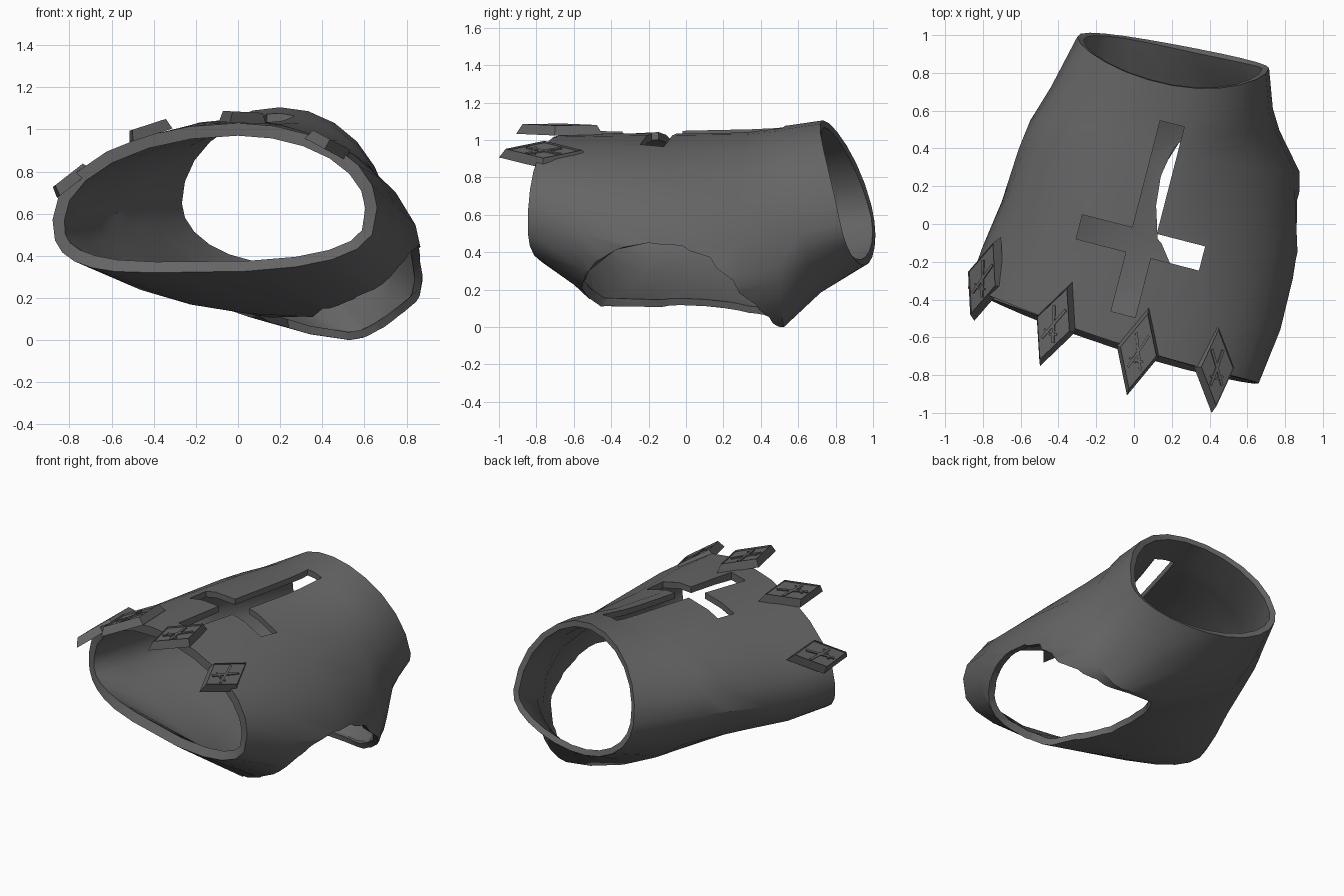
import bpy, bmesh
from math import sin, cos, pi, radians
from mathutils import Vector, Matrix

cube = bpy.data.objects.get("Cube")
if cube:
    bpy.data.objects.remove(cube)

grey = bpy.data.materials.new("dark_grey")
grey.use_nodes = True
grey.diffuse_color = (0.13, 0.13, 0.13, 1)
grey.node_tree.nodes["Principled BSDF"].inputs["Base Color"].default_value = (0.13, 0.13, 0.13, 1)


def make_object(name, bm):
    bmesh.ops.recalc_face_normals(bm, faces=bm.faces)
    mesh = bpy.data.meshes.new(name)
    bm.to_mesh(mesh)
    bm.free()
    mesh.materials.append(grey)
    obj = bpy.data.objects.new(name, mesh)
    bpy.context.collection.objects.link(obj)
    return obj


def select_only(obj):
    bpy.ops.object.select_all(action="DESELECT")
    obj.select_set(True)
    bpy.context.view_layer.objects.active = obj


def add_prism(bm, bottom, top):
    low = [bm.verts.new(p) for p in bottom]
    high = [bm.verts.new(p) for p in top]
    n = len(low)
    base = bm.faces.new(low[::-1])
    cap = bm.faces.new(high)
    for i in range(n):
        bm.faces.new((low[i], low[(i + 1) % n], high[(i + 1) % n], high[i]))
    return base, cap


def cut(obj, bottom, top):
    bm = bmesh.new()
    bmesh.ops.poke(bm, faces=add_prism(bm, bottom, top))
    cutter = make_object("cutter", bm)
    cutter.hide_render = True
    mod = obj.modifiers.new("cut", "BOOLEAN")
    mod.operation = "DIFFERENCE"
    mod.solver = "EXACT"
    mod.object = cutter
    select_only(obj)
    bpy.ops.object.modifier_apply(modifier=mod.name)
    bpy.data.objects.remove(cutter)


# Glove sections: left, top, right and bottom extremes as (x, z),
# the slanted surface y = a + b*x + c*z + d*x*x + e*z*z,
# the sharpness of the upper right, lower right and lower left, and the wall thickness
sections = [
    ((-.88, .57), (0, 1.03), (.66, .63), (-.4, .32), (-.71, -.31, .05, .09, 0), (1, .65, .7), .06),
    ((-.8, .55), (0, 1.04), (.775, .5), (.35, .11), (-.36, -.28, 0, .03, 0), (1, 1, 1), .045),
    ((-.7, .55), (0, 1.05), (.875, .4), (.45, .08), (0, -.17, 0, 0, 0), (1.1, 1, 1.15), .038),
    ((-.61, .6), (.12, 1.06), (.875, .28), (.5, .01), (.35, -.08, 0, 0, 0), (1.1, 1, 1.3), .038),
    ((-.55, .62), (.2, 1.07), (.77, .33), (.53, 0), (.55, -.05, -.05, 0, 0), (1, 1, 1.3), .04),
    ((-.44, .64), (.2, 1.08), (.735, .5), (.35, .185), (.8, -.12, -.2, 0, 0), (1, 1, 1.1), .04),
    ((-.3, .65), (.2, 1.105), (.715, .55), (.2, .33), (.993, -.185, .075, 0, -.25), (1, 1, 1), .038),
]
STEPS = 6
THICKEST = .06


def section_points(left, top, right, bottom, surface, powers):
    a, b, c, d, e = surface
    points = []
    quarters = zip((left, top, right, bottom), (top, right, bottom, left), (1,) + powers)
    for k, (p, q, power) in enumerate(quarters):
        for i in range(STEPS):
            sn, cs = [f(i * pi / 2 / STEPS) ** power for f in (sin, cos)]
            # side-to-crown quarters and crown-to-side quarters swap sine and cosine
            fx, fz = (1 - cs, sn) if k % 2 == 0 else (sn, 1 - cs)
            x = p[0] + (q[0] - p[0]) * fx
            z = p[1] + (q[1] - p[1]) * fz
            points.append((x, a + b * x + c * z + d * x * x + e * z * z, z))
    return points


bm = bmesh.new()
rings = [[bm.verts.new(p) for p in section_points(*s[:6])] for s in sections]
for r, t in zip(rings, rings[1:]):
    for i in range(len(r)):
        j = (i + 1) % len(r)
        bm.faces.new((r[i], r[j], t[j], t[i]))
glove = make_object("glove_body", bm)
if glove.data.polygons[STEPS].normal.z < 0:
    glove.data.flip_normals()

# Wall, thicker toward the finger opening
wall = glove.vertex_groups.new(name="wall")
count = 4 * STEPS
for k, s in enumerate(sections):
    wall.add(list(range(k * count, (k + 1) * count)), s[6] / THICKEST, "REPLACE")
shell = glove.modifiers.new("shell", "SOLIDIFY")
shell.thickness = THICKEST
shell.vertex_group = wall.name
shell.offset = -1
select_only(glove)
bpy.ops.object.modifier_apply(modifier=shell.name)

# Thumb hole: its rim, cut along lines spreading out from inside the hand
rim = [Vector(p) for p in [
    (.85, -.2, .45), (.87, -.02, .435), (.88, .13, .37), (.87, .25, .25), (.8, .38, .1),
    (.7, .45, .03), (.53, .5, 0), (.36, .48, .02), (.24, .44, .045), (.14, .28, .08), (.1, .1, .1),
    (.11, -.08, .11), (.2, -.24, .11), (.3, -.43, .11), (.42, -.52, .12), (.58, -.56, .2),
    (.72, -.52, .3), (.81, -.38, .41)]]
spread = [p - Vector((.22, p.y * .8, .45)) for p in rim]
cut(glove, [p - d * .28 for p, d in zip(rim, spread)], [p + d for p, d in zip(rim, spread)])

# Cross-shaped opening on the back of the hand
along, side, centre, w = Vector((.25, .97, 0)), Vector((.97, -.25, 0)), Vector((.04, -.1, 0)), .066
cross = [(-w, .65), (w, .65), (w, w), (.33, w), (.33, -w), (w, -w),
         (w, -.39), (-w, -.39), (-w, -w), (-.34, -w), (-.34, w), (-w, w)]
shape = [centre + side * u + along * v for u, v in cross]
cut(glove, [p + Vector((0, 0, .8)) for p in shape], [p + Vector((0, 0, 1.4)) for p in shape])
select_only(glove)
bpy.ops.object.shade_smooth_by_angle(angle=radians(35))


# Diamond studs with a sunken panel and crossed bars
def diamond(scale, z):
    return [(.115 * scale, 0, z), (0, .24 * scale, z), (-.115 * scale, 0, z), (0, -.24 * scale, z)]


def add_bar(bm, length, width, angle, offset):
    turn = Matrix.Rotation(radians(angle), 3, "Z")
    corners = [(-width, -length), (width, -length), (width, length), (-width, length)]
    low, high = [[turn @ Vector((x, y + offset, z)) for x, y in corners] for z in (.005, .024)]
    add_prism(bm, low, high)


def make_stud(name, location, roll, heading):
    bm = bmesh.new()
    cap = add_prism(bm, diamond(1, -.025), diamond(.85, .028))[1]
    bmesh.ops.inset_individual(bm, faces=[cap], thickness=.016)
    bmesh.ops.translate(bm, verts=cap.verts, vec=(0, 0, -.012))
    for angle in (-20, 20):
        add_bar(bm, .1, .007, angle, 0)
        add_bar(bm, .005, .02, angle, -.055)
    stud = make_object(name, bm)
    stud.matrix_world = (Matrix.Translation(location) @ Matrix.Rotation(radians(roll), 4, "Y")
                         @ Matrix.Rotation(radians(heading), 4, "Z"))


make_stud("outer_stud", (-.79, -.29, .76), -38, -22)
make_stud("second_stud", (-.42, -.53, .995), -18, -22)
make_stud("third_stud", (.022, -.675, 1.055), 3, -14)
make_stud("inner_stud", (.43, -.76, .925), 28, -2)
